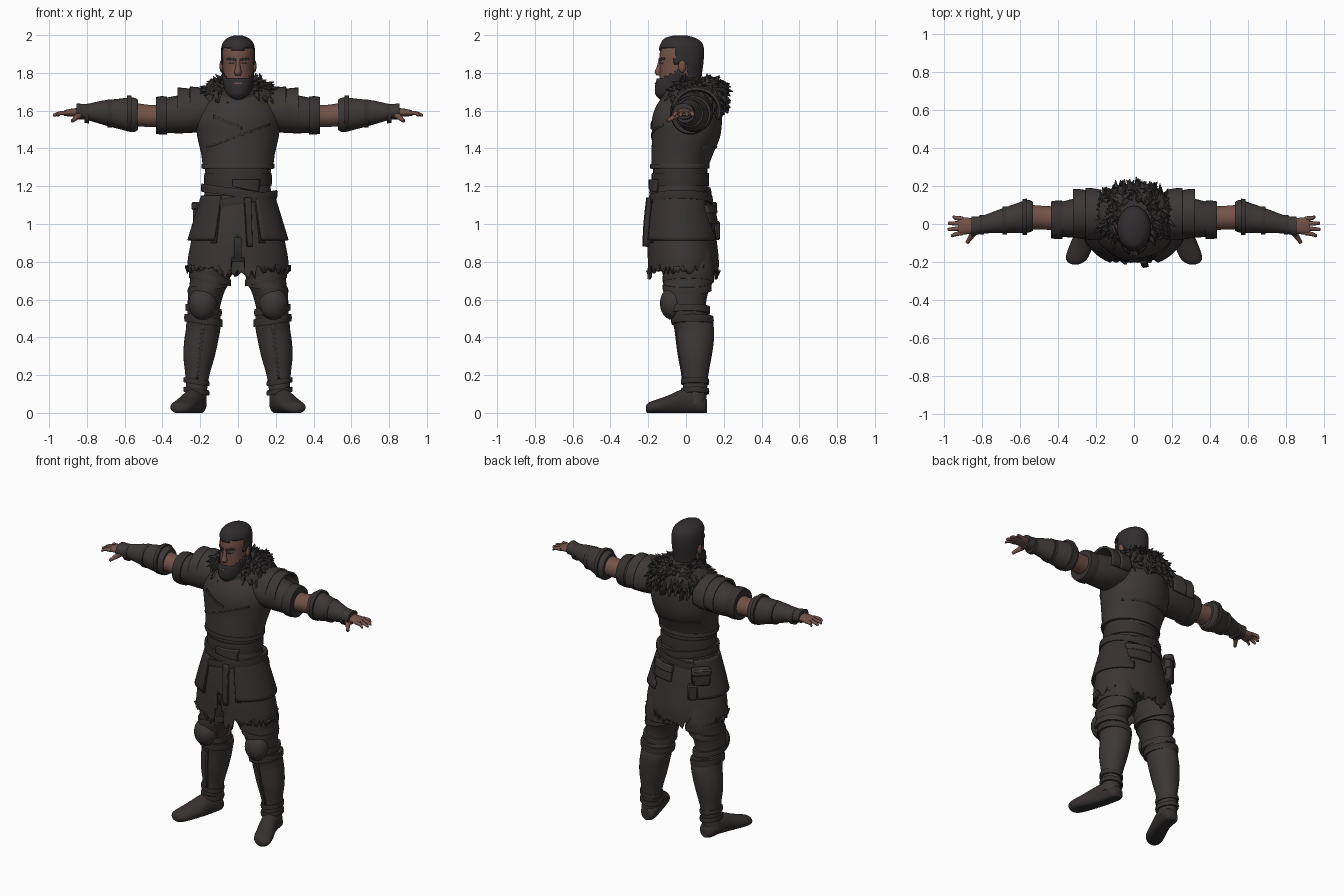
import bpy, bmesh, math, random
from mathutils import Vector, Matrix, Euler
from mathutils.bvhtree import BVHTree

if "Cube" in bpy.data.objects:
    bpy.data.objects.remove(bpy.data.objects["Cube"])
rng = random.Random(4)
surfaces = {}


def material(name, rgb):
    m = bpy.data.materials.new(name)
    m.use_nodes = True
    m.diffuse_color = (*rgb, 1)
    for node in m.node_tree.nodes:
        if node.type == 'BSDF_PRINCIPLED':
            node.inputs["Base Color"].default_value = (*rgb, 1)
            node.inputs["Roughness"].default_value = .8
    return m


armour = material("dark_armour", (.047, .039, .038))
cloth = material("dark_cloth", (.044, .036, .034))
leather = material("dark_leather", (.038, .031, .030))
fur = material("dark_fur", (.037, .032, .031))
skin = material("skin", (.17, .085, .064))
hair = material("hair", (.030, .026, .028))


def finish(name, bm, mat, thick=0, bevel=0):
    surfaces[name] = BVHTree.FromBMesh(bm)
    me = bpy.data.meshes.new(name)
    bm.to_mesh(me)
    bm.free()
    for m in mat if isinstance(mat, tuple) else (mat,):
        me.materials.append(m)
    me.shade_smooth()
    me.set_sharp_from_angle(angle=.8)
    ob = bpy.data.objects.new(name, me)
    bpy.context.collection.objects.link(ob)
    if thick:
        ob.modifiers.new("thickness", 'SOLIDIFY').thickness = thick
    if bevel:
        ob.modifiers.new("bevel", 'BEVEL').width = bevel
    return ob


def spline(rings, k):
    out = []
    for i in range(len(rings) - 1):
        quad = [rings[max(0, min(len(rings) - 1, i + j))] for j in (-1, 0, 1, 2)]
        for t in (j / k for j in range(k)):
            out.append([b + t * (c - a) / 2 + t * t * (a - 2.5 * b + 2 * c - d / 2)
                        + t ** 3 * (1.5 * (b - c) + (d - a) / 2) for a, b, c, d in zip(*quad)])
    return out + [rings[-1]]


# Skin a row of elliptical rings (cx, cy, cz, radius, radius) along an axis
def loft(name, rings, mat, axis='Z', n=32, k=4, s=1, cap=True, tilt=0, thick=0, edit=None):
    bm = bmesh.new()
    loops = []
    for cx, cy, cz, ra, rb in spline(rings, k):
        loop = []
        for i in range(n):
            a = math.tau * i / n
            u, v = ra * math.cos(a), rb * math.sin(a)
            off = {'Z': (u, v, tilt * u), 'X': (0, u, v), 'Y': (u, 0, v)}[axis]
            x, y, z = Vector((cx, cy, cz)) + Vector(off)
            loop.append(bm.verts.new((x * s, y, max(z, 0))))
        loops.append(loop)
    for a, b in zip(loops, loops[1:]):
        for i in range(n):
            j = (i + 1) % n
            bm.faces.new((a[i], a[j], b[j], b[i]))
    if cap:
        bm.faces.new(loops[0])
        bm.faces.new(loops[-1])
    bmesh.ops.recalc_face_normals(bm, faces=bm.faces[:])
    bm.normal_update()
    if edit:
        edit(bm)
    return finish(name, bm, mat, thick)


def cut(rule):
    def edit(bm):
        doomed = [f for f in bm.faces if rule(*f.calc_center_median())]
        bmesh.ops.delete(bm, geom=doomed, context='FACES')
    return edit


# Raised strap around a body or limb
def band(name, c, ra, rb, half, mat, t=.012, **kw):
    x, y, z = c
    steps = ((-1, -.01), (-1, t), (0, t * 1.25), (1, t), (1, -.01))
    loft(name, [(x, y, z + h * half, ra + o, rb + o) for h, o in steps], mat, k=1, cap=False, **kw)


# Thin plate laid over a named surface; corners are (x, z)
def plate(name, corners, mat, target, side=-1, thick=.009, n=10):
    bm = bmesh.new()
    a, b, c, d = map(Vector, corners)
    grid = []
    for i in range(n + 1):
        lo, hi = a.lerp(b, i / n), d.lerp(c, i / n)
        for j in range(n + 1):
            x, z = lo.lerp(hi, j / n)
            p = Vector((x, side, z))
            hit = surfaces[target].ray_cast(p, Vector((0, -side, 0)))[0]
            p = hit or surfaces[target].find_nearest(Vector((x, 0, z)))[0]
            grid.append(bm.verts.new(p + Vector((0, side * thick, 0))))
    for i in range(n):
        for j in range(n):
            q = i * (n + 1) + j
            bm.faces.new((grid[q], grid[q + 1], grid[q + n + 2], grid[q + n + 1]))
    bm.normal_update()
    if sum(f.normal.y for f in bm.faces) * side < 0:
        bmesh.ops.reverse_faces(bm, faces=bm.faces[:])
    finish(name, bm, mat, thick)


def ball(name, loc, size, mat):
    bm = bmesh.new()
    bmesh.ops.create_uvsphere(bm, u_segments=20, v_segments=12, radius=1,
                              matrix=Matrix.LocRotScale(Vector(loc), None, Vector(size)))
    finish(name, bm, mat)


def box(name, loc, size, turn, mat):
    bm = bmesh.new()
    bmesh.ops.create_cube(bm, size=1, matrix=Matrix.LocRotScale(
        Vector(loc), Euler((0, 0, turn)), Vector(size)))
    finish(name, bm, mat, bevel=.01)


def add_cone(bm, base, d, r1, r2, length, sides):
    d = d.normalized()
    turn = Vector((0, 0, 1)).rotation_difference(d)
    bmesh.ops.create_cone(bm, cap_ends=True, segments=sides, radius1=r1, radius2=r2, depth=length,
                          matrix=Matrix.LocRotScale(base + d * length / 2, turn, None))


# Head, hair and beard
loft("neck", [(0, .01, 1.58, .075, .08), (0, .0, 1.68, .066, .07), (0, -.01, 1.78, .066, .07)], skin)
loft("head", [(0, -.075, 1.67, .04, .055), (0, -.06, 1.7, .063, .08), (0, -.036, 1.76, .077, .104),
              (0, -.03, 1.84, .082, .11), (0, -.028, 1.9, .084, .112), (0, -.025, 1.95, .075, .1),
              (0, -.025, 1.985, .045, .06)], skin)
loft("hair", [(0, .005, 1.74, .07, .075), (0, -.015, 1.8, .083, .1), (0, -.022, 1.86, .09, .115),
              (0, -.024, 1.92, .09, .12), (0, -.024, 1.96, .08, .108), (0, -.03, 1.985, .055, .08),
              (0, -.03, 1.999, .02, .03)], hair, n=48, thick=.006,
     edit=cut(lambda x, y, z: z < 1.92 + .2 * abs(x) and y < (-.06 if z > 1.84 else .01)))
loft("beard", [(0, -.1, 1.655, .025, .035), (0, -.09, 1.685, .06, .072), (0, -.072, 1.73, .076, .092),
               (0, -.055, 1.77, .082, .1), (0, -.045, 1.82, .086, .1)], hair, n=48, thick=.006,
     edit=cut(lambda x, y, z: y > 0 or z > 1.77 + max(0, y + .12) * .6))
loft("nose", [(0, -.138, 1.785, .014, .015), (0, -.144, 1.803, .019, .022), (0, -.138, 1.83, .013, .018),
              (0, -.134, 1.87, .011, .01)], skin, n=16)
plate("lower_lip", ((-.022, 1.742), (.022, 1.742), (.018, 1.75), (-.018, 1.75)), skin, "beard", thick=.004)

# Torso, waist and skirt
loft("breastplate", [(0, -.035, 1.29, .185, .148), (0, -.02, 1.37, .195, .163), (0, 0, 1.46, .215, .18),
                     (0, .005, 1.55, .224, .186), (0, .015, 1.62, .2, .175), (0, .025, 1.68, .15, .145),
                     (0, .02, 1.72, .095, .1)], armour, n=48)
loft("waist", [(0, -.03, 1.05, .2, .155), (0, -.03, 1.16, .178, .147), (0, -.03, 1.23, .17, .143),
               (0, -.03, 1.33, .18, .145)], cloth)
loft("pelvis", [(0, -.01, .8, .1, .11), (0, -.015, .9, .19, .15), (0, -.025, 1.1, .185, .15)], cloth)
loft("collar", [(0, -.01, 1.66, .12, .125), (0, -.015, 1.7, .105, .115), (0, -.01, 1.725, .09, .1)], leather)
band("breastplate_rim", (0, -.033, 1.305), .184, .148, .012, armour, t=.008)
band("waist_wrap", (0, -.03, 1.235), .17, .143, .035, leather, t=.008)
band("upper_belt", (0, -.03, 1.165), .182, .15, .022, leather, tilt=-.14)
band("lower_belt", (0, -.028, 1.125), .195, .156, .022, leather, tilt=.16)


def tatter(bm):
    cut(lambda x, y, z: y < 0 and abs(x) < .03 * min(1, (.96 - z) * 6))(bm)
    for v in bm.verts:
        if v.co.z < .785:
            v.co.z += rng.uniform(-.03, .02) - (.03 if abs(v.co.x) < .1 else 0)


loft("skirt", [(0, -.03, 1.15, .185, .152), (0, -.025, 1.02, .222, .172), (0, -.02, .9, .25, .184),
               (0, -.015, .82, .265, .188), (0, -.015, .765, .268, .188)], cloth, n=96,
     cap=False, thick=.012, edit=tatter)
loft("overskirt", [(0, -.03, 1.15, .196, .165), (0, -.027, 1.03, .233, .188), (0, -.022, .915, .268, .206)],
     leather, n=64, cap=False, thick=.012,
     edit=cut(lambda x, y, z: abs(x) < (.13 if y > 0 else .1 + (1.1 - z) * .1)))
for edge in (-1, 1):
    plate("front_fold_%s" % ("left" if edge > 0 else "right"),
          [(edge * x, z) for x, z in ((.09, 1.13), (.115, 1.13), (.145, .9), (.115, .9))], leather, "skirt",
          thick=.008)
plate("hanging_strap", ((.035, 1.14), (.07, 1.14), (.078, .88), (.05, .88)), leather, "skirt", thick=.03)
plate("belt_knot", ((-.03, 1.2), (.11, 1.17), (.12, 1.235), (-.03, 1.235)), leather, "waist", thick=.025)
plate("back_panel", ((-.0, 1.0), (.15, 1.0), (.15, 1.09), (-.0, 1.09)), leather, "skirt", side=1, thick=.02)
plate("back_panel_flap", ((-.005, 1.06), (.155, 1.06), (.155, 1.1), (-.005, 1.1)), armour, "skirt", 1, .028)
plate("chest_seam", ((-.17, 1.4), (.17, 1.52), (.17, 1.532), (-.17, 1.41)), leather, "breastplate", thick=.005)
plate("chest_strap", ((-.13, 1.56), (.02, 1.5), (.02, 1.515), (-.13, 1.58)), leather, "breastplate", thick=.006)
plate("back_seam", ((-.17, 1.4), (.17, 1.4), (.17, 1.412), (-.17, 1.412)), leather, "breastplate", 1, .005)
box("hip_pouch", (-.185, .105, 1.06), (.11, .055, .11), .75, leather)
box("hip_pouch_flap", (-.188, .108, 1.095), (.12, .062, .045), .75, armour)
box("small_pouch", (-.155, .15, .965), (.065, .045, .1), .6, leather)

# Fur mantle with shaggy tufts
tuft_spots = []


def trim_mantle(bm):
    cut(lambda x, y, z: y < -.03 and abs(x) < .06)(bm)
    tuft_spots.extend((f.calc_center_median(), f.normal.copy()) for f in bm.faces if len(f.verts) == 4)


loft("fur_mantle", [(0, .05, 1.61, .2, .14), (0, .05, 1.64, .225, .16), (0, .055, 1.69, .21, .155),
                    (0, .06, 1.73, .175, .14), (0, .06, 1.76, .12, .11), (0, .05, 1.765, .08, .08)],
     fur, thick=.01, edit=trim_mantle)
bm = bmesh.new()
for spot, normal in rng.choices(tuft_spots, k=420):
    jitter = Vector([rng.uniform(-.35, .35) for _ in range(3)])
    add_cone(bm, spot - normal * .006, normal * .55 + Vector((0, 0, -.6)) + jitter,
             rng.uniform(.014, .022), .002, rng.uniform(.035, .055), 5)
finish("fur_tufts", bm, fur)

for s, side in ((1, "left"), (-1, "right")):
    # Face details
    ball(side + "_ear", (s * .086, -.02, 1.835), (.012, .02, .034), skin)
    plate(side + "_brow", [(s * x, z) for x, z in ((.012, 1.862), (.06, 1.87), (.058, 1.882), (.012, 1.876))],
          hair, "head", thick=.007)
    plate(side + "_eye", [(s * x, z) for x, z in ((.018, 1.846), (.048, 1.848), (.044, 1.856), (.02, 1.855))],
          hair, "head", thick=.003)

    # Arm with sleeve, pauldron and bracer
    loft(side + "_sleeve", [(.14, .03, 1.6, .11, .1), (.22, .03, 1.59, .115, .105), (.32, .03, 1.58, .102, .1),
                            (.4, .022, 1.575, .09, .09), (.43, .02, 1.575, .092, .09)], cloth, 'X', s=s)
    loft(side + "_sleeve_cuff", [(x, .022, 1.575, r, r) for x, r in
                                 ((.375, .08), (.375, .1), (.405, .102), (.435, .097), (.435, .08))],
         leather, 'X', k=1, s=s)
    for i, (x, r) in enumerate(((.17, .125), (.235, .12))):
        loft("%s_pauldron_%d" % (side, i), [(x, .055, 1.605, r, r - .01), (x + .05, .055, 1.6, r + .008, r),
                                            (x + .085, .055, 1.598, r + .01, r + .005)], armour, 'X', s=s,
             cap=False, thick=.014, edit=cut(lambda x, y, z: z < 1.56))
    loft(side + "_elbow", [(.38, .025, 1.575, .068, .065), (.46, .032, 1.572, .062, .058),
                           (.56, .036, 1.58, .066, .064)], skin, 'X', s=s)
    loft(side + "_bracer", [(.53, .04, 1.578, .075, .08), (.56, .04, 1.578, .086, .092), (.63, .028, 1.583, .076, .08),
                            (.72, .012, 1.59, .06, .063), (.8, -.004, 1.593, .047, .043),
                            (.855, -.014, 1.597, .053, .042)], armour, 'X', s=s)
    for name, x, y, r in (("elbow", .575, .037, .09), ("mid", .68, .019, .068), ("wrist", .8, -.004, .046)):
        loft("%s_%s_strap" % (side, name), [(x + w, y, 1.585, r + o, r + o) for w, o in
             ((-.012, -.01), (-.012, .006), (.012, .005), (.012, -.01))], leather, 'X', k=1, s=s)
    loft(side + "_palm", [(.82, -.01, 1.592, .034, .024), (.87, -.01, 1.59, .043, .022),
                          (.91, -.01, 1.588, .046, .017), (.925, -.01, 1.586, .042, .012)], skin, 'X', n=20, s=s)
    for i, reach in enumerate((.955, .978, .98, .962)):
        y = .028 - i * .025
        loft("%s_finger_%d" % (side, i), [(.9, y, 1.588, .012, .012), (.94, y * 1.15, 1.587, .011, .011),
             (reach - .006, y * 1.3, 1.577, .009, .009), (reach, y * 1.3, 1.575, .004, .004)], skin, 'X', 10, s=s)
    bm = bmesh.new()
    add_cone(bm, Vector((s * .835, -.035, 1.582)), Vector((s * .04, -.06, -.035)), .019, .009, .085, 12)
    finish(side + "_thumb", bm, skin)

    # Leg with trouser folds, knee guard, boot and foot
    loft(side + "_trouser", [(.11, -.01, .95, .1, .13), (.14, .01, .78, .108, .138), (.15, .012, .7, .104, .132),
                             (.17, .0, .63, .094, .115), (.182, .005, .55, .085, .1), (.185, .03, .47, .08, .09)],
         cloth, s=s)
    for i, (x, y, z, r, lean) in enumerate(((.148, .012, .71, .103, .2), (.16, .006, .665, .098, -.18),
                                            (.182, .01, .545, .088, .15))):
        band("%s_trouser_fold_%d" % (side, i), (x, y, z), r, r * 1.24, .018, cloth, t=.007, s=s, tilt=lean)
    ball(side + "_knee_guard", (s * .187, -.07, .58), (.075, .068, .088), armour)
    loft(side + "_boot", [(.183, .025, .52, .09, .102), (.184, .046, .45, .091, .102), (.195, .05, .38, .09, .097),
                          (.206, .05, .3, .083, .086), (.215, .05, .2, .064, .068), (.22, .048, .12, .056, .063),
                          (.225, .045, .05, .058, .06)], armour, s=s)
    band(side + "_boot_cuff", (.183, .034, .49), .091, .102, .02, leather, t=.009, s=s, tilt=.15)
    plate(side + "_shin_ridge", [(s * x, z) for x, z in ((.175, .47), (.192, .47), (.222, .18), (.21, .18))],
          leather, side + "_boot", thick=.007)
    for i, z in enumerate((.115, .165)):
        band("%s_ankle_strap_%d" % (side, i), (.22, .048, z), .058, .064, .014, leather, t=.009, s=s, tilt=.15)

    def sole(bm):
        for f in bm.faces:
            f.material_index = int(f.calc_center_median().z < .012)

    loft(side + "_foot", [(.215, .112, .035, .03, .035), (.218, .09, .04, .05, .05), (.225, .04, .06, .057, .07),
                          (.245, -.03, .055, .058, .066), (.272, -.1, .04, .062, .05), (.298, -.17, .03, .06, .036),
                          (.306, -.2, .025, .042, .028), (.308, -.213, .022, .015, .012)],
         (leather, hair), 'Y', s=s, edit=sole)
